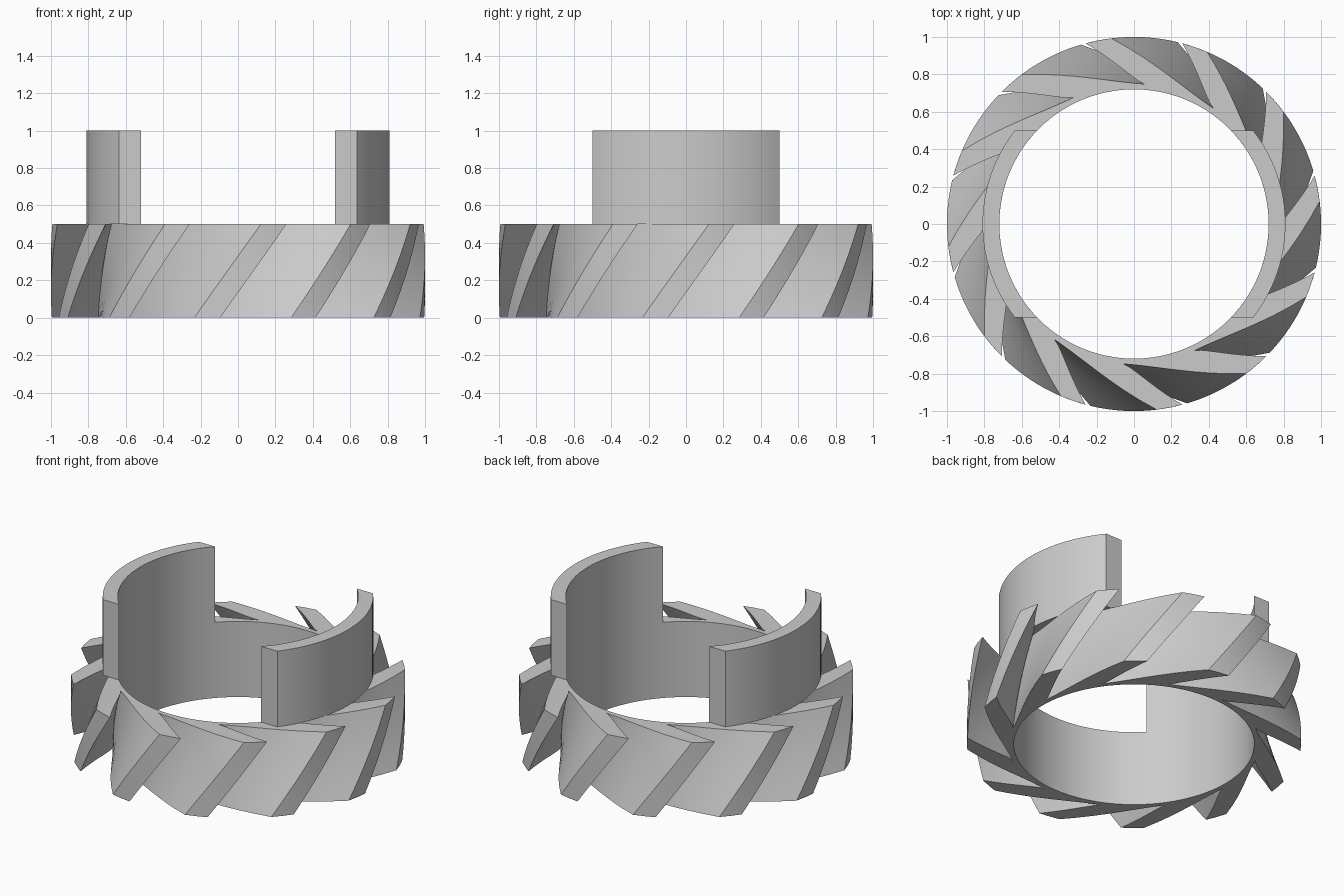
import bpy, bmesh
from math import sin, cos, asin, radians, tau

cube = bpy.data.objects.get("Cube")
if cube:
    bpy.data.objects.remove(cube, do_unlink=True)

BORE, HUB, PRONG_R = 0.72, 0.75, 0.81
TEETH, TWIST, HEIGHT, LAYERS = 12, radians(20.5), 0.5, 10
PITCH = tau / TEETH

grey = bpy.data.materials.new("plain grey")
grey.use_nodes = True
color = (0.6, 0.6, 0.6, 1)
grey.diffuse_color = color
grey.node_tree.nodes["Principled BSDF"].inputs["Base Color"].default_value = color


def polar(r, a):
    return r * cos(a), r * sin(a)


def finish(bm, name):
    bmesh.ops.recalc_face_normals(bm, faces=bm.faces)
    mesh = bpy.data.meshes.new(name)
    bm.to_mesh(mesh)
    bm.free()
    mesh.materials.append(grey)
    obj = bpy.data.objects.new(name, mesh)
    bpy.context.collection.objects.link(obj)
    bpy.ops.object.select_all(action="DESELECT")
    obj.select_set(True)
    bpy.context.view_layer.objects.active = obj
    bpy.ops.object.shade_smooth_by_angle(angle=radians(30))


def skin(bm, outline, layers, height, twist, base=0.0):
    """Sweep a closed polar outline upward with twist; return end loops."""
    loops = []
    for k in range(layers + 1):
        t = k / layers
        loops.append([bm.verts.new((*polar(r, a + (t - 1) * twist), base + t * height))
                      for r, a in outline])
    n = len(outline)
    for lo, hi in zip(loops, loops[1:]):
        for i in range(n):
            j = (i + 1) % n
            bm.faces.new((lo[i], lo[j], hi[j], hi[i]))
    return loops[0], loops[-1]


def loop_edges(bm, loop):
    return [bm.edges.get((v, loop[i - 1])) for i, v in enumerate(loop)]


# Outline of the swept cutting teeth, running clockwise
outline = []
tip, back, front, steps = radians(8), radians(41.5), radians(19.5), 8
for k in range(TEETH):
    start = radians(15) - k * PITCH
    outline += [(1.0, start), (1.0, start - tip / 2)]
    for i in range(steps + 1):          # long back of the tooth
        t = i / steps
        outline.append((HUB + (1 - HUB) * (1 - t) ** 2, start - tip - back * t))
    for i in range(steps - 1, 0, -1):   # short front of the next tooth
        t = i / steps
        outline.append((HUB + (1 - HUB) * (1 - t) ** 1.4, start - PITCH - front * t))

# Toothed ring with a round bore
bm = bmesh.new()
outer = skin(bm, outline, LAYERS, HEIGHT, TWIST)
bore = skin(bm, [(BORE, -tau * i / 96) for i in range(96)], 1, HEIGHT, 0)
for a, b in zip(outer, bore):
    bmesh.ops.triangle_fill(bm, use_beauty=True,
                            edges=loop_edges(bm, a) + loop_edges(bm, b))
finish(bm, "toothed_ring")

# Two upright curved prongs with flat ends
for name, turn in (("left_prong", 0), ("right_prong", tau / 2)):
    profile = []
    for r, sign in ((PRONG_R, 1), (BORE, -1)):
        half = asin(0.5 / r)
        profile += [(r, turn + sign * half * (2 * i / 24 - 1)) for i in range(25)]
    bm = bmesh.new()
    for loop in skin(bm, profile, 1, 0.5, 0, HEIGHT):
        bm.faces.new(loop)
    finish(bm, name)
